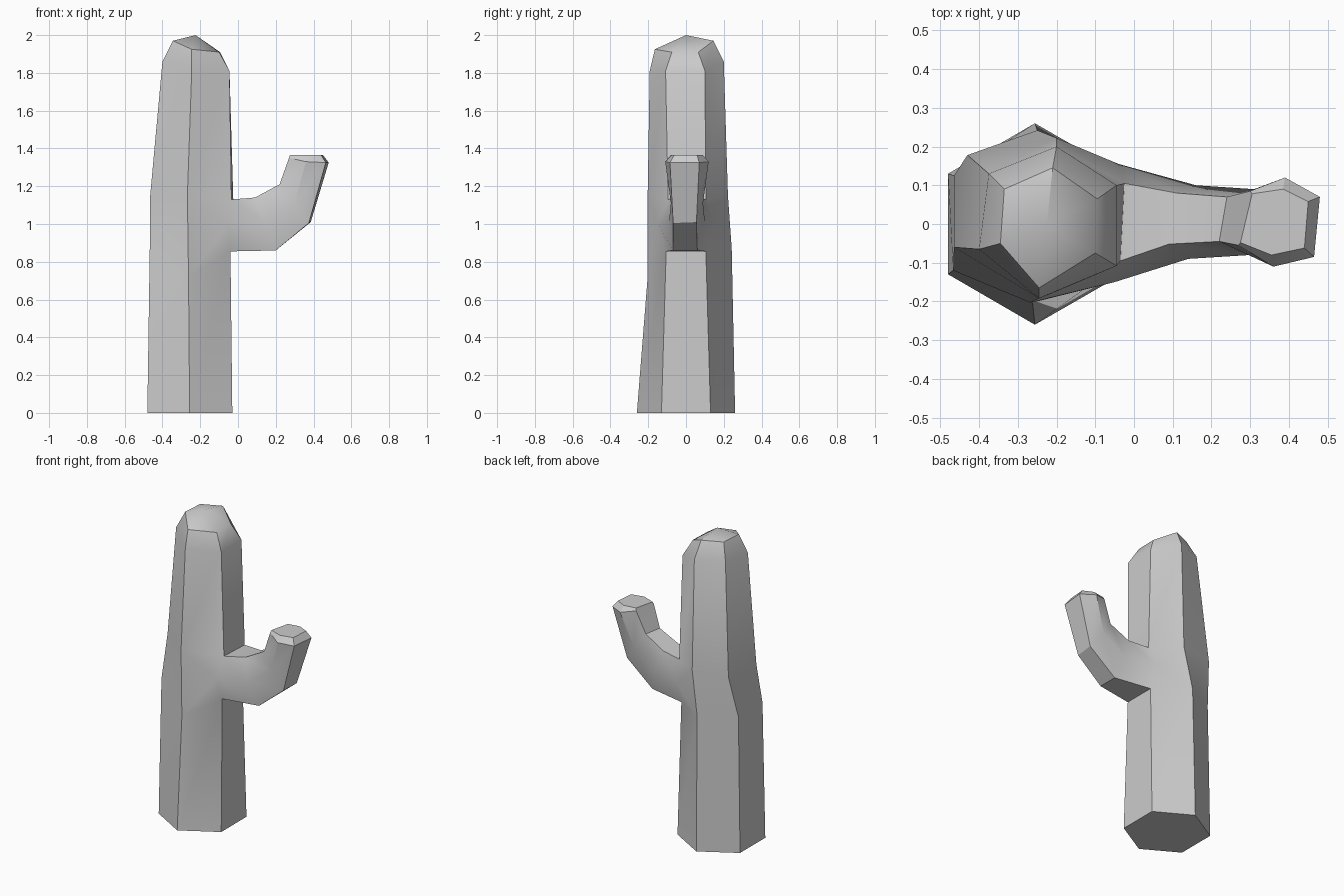
import bpy, bmesh, math

bm = bmesh.new()


def ring(points):
    return [bm.verts.new(p) for p in points]


def bridge(a, b, skip=()):
    for i in range(6):
        if i not in skip:
            j = (i + 1) % 6
            bm.faces.new((a[i], a[j], b[j], b[i]))


# Trunk rings: right-front, right-back, back, left-back, left-front, front
base = ring([(-.03, -.13, 0), (-.03, .13, 0), (-.256, .26, 0),
             (-.48, .13, 0), (-.48, -.13, 0), (-.256, -.26, 0)])
low = ring([(-.04, -.105, .855), (-.04, .105, .855), (-.25, .242, .87),
            (-.465, .125, .88), (-.467, -.12, .88), (-.262, -.203, .72)])
high = ring([(-.035, -.095, 1.13), (-.025, .105, 1.13), (-.2, .222, 1.15),
             (-.43, .178, 1.15), (-.465, -.06, 1.15), (-.268, -.203, 1.15)])
shoulder = ring([(-.045, -.108, 1.81), (-.045, .1, 1.81), (-.2, .2, 1.86),
                 (-.375, .13, 1.87), (-.4, -.065, 1.86), (-.245, -.192, 1.81)])
crown = ring([(-.1, -.075, 1.91), (-.095, .065, 1.91), (-.21, .145, 1.97),
              (-.335, .09, 1.97), (-.345, -.05, 1.97), (-.245, -.165, 1.925)])
bm.faces.new(base[::-1])
bridge(base, low)
bridge(low, high, skip=(0, 1, 5))
bridge(high, shoulder)
bridge(shoulder, crown)
peak = bm.verts.new((-.225, 0, 2))
for i in range(6):
    bm.faces.new((crown[i], crown[(i + 1) % 6], peak))

# Arm socket in the right side of the trunk
mid_front, mid_back = ring([(-.05, -.15, 1.0), (-.04, .155, 1.0)])
for side, spine, mid in ((0, 5, mid_front), (1, 2, mid_back)):
    bm.faces.new((low[spine], low[side], mid))
    bm.faces.new((low[spine], mid, high[spine]))
    bm.faces.new((high[spine], mid, high[side]))
socket = [low[0], low[1], mid_back, high[1], high[0], mid_front]

# Arm rings: bottom pair, back, top pair, front
arm = [socket] + [ring(p) for p in (
    [(.2, -.07, .86), (.2, .06, .86), (.16, .1, 1.01),
     (.11, .08, 1.14), (.09, -.052, 1.14), (.14, -.09, 1.01)],
    [(.375, -.068, 1.005), (.385, .055, 1.01), (.31, .09, 1.11),
     (.24, .07, 1.21), (.22, -.045, 1.21), (.3, -.08, 1.11)],
    [(.465, -.085, 1.325), (.48, .07, 1.325), (.39, .12, 1.33),
     (.3, .085, 1.35), (.27, -.055, 1.35), (.36, -.11, 1.33)],
    [(.44, -.062, 1.365), (.45, .058, 1.365), (.385, .09, 1.365),
     (.305, .078, 1.365), (.275, -.048, 1.365), (.355, -.08, 1.365)])]
for a, b in zip(arm, arm[1:]):
    bridge(a, b)
bm.faces.new(arm[-1])

bmesh.ops.recalc_face_normals(bm, faces=bm.faces)
mesh = bpy.data.meshes.new("cactus")
bm.to_mesh(mesh)
bm.free()
cactus = bpy.data.objects.new("cactus", mesh)
bpy.context.collection.objects.link(cactus)
bpy.context.view_layer.objects.active = cactus
cactus.select_set(True)
bpy.ops.object.shade_smooth_by_angle(angle=math.radians(30))
